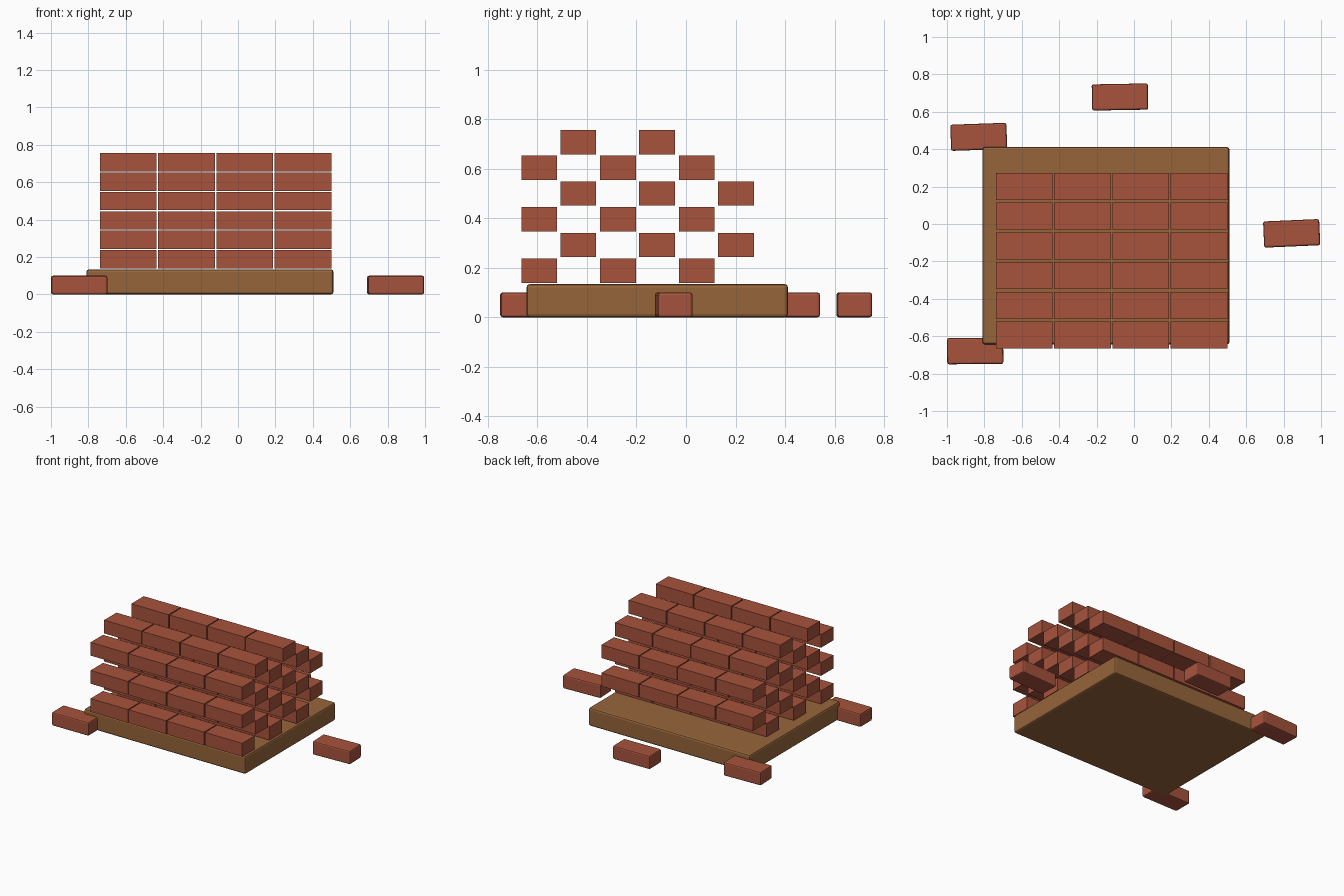
import bpy, math

if "Cube" in bpy.data.objects:
    bpy.data.objects.remove(bpy.data.objects["Cube"])


def material(name, rgb):
    m = bpy.data.materials.new(name)
    m.diffuse_color = (*rgb, 1)
    m.use_nodes = True
    m.node_tree.nodes["Principled BSDF"].inputs["Base Color"].default_value = m.diffuse_color
    return m


BRICK = material("brick red", (0.39, 0.087, 0.046))
WOOD = material("pallet brown", (0.31, 0.130, 0.043))


def box(name, center, size, mat, turn=0, bevel=0):
    bpy.ops.mesh.primitive_cube_add(size=1, location=center)
    o = bpy.context.object
    o.name = name
    o.scale = size
    bpy.ops.object.transform_apply(location=False, rotation=False, scale=True)
    o.rotation_euler.z = math.radians(turn)
    o.data.materials.append(mat)
    if bevel:
        b = o.modifiers.new("rounded edges", 'BEVEL')
        b.width = bevel
        b.segments = 2
    return o


# Wooden base
box("base", (-0.15, -0.116, 0.067), (1.32, 1.055, 0.134), WOOD, bevel=0.013)

# Stacked bricks: alternate layers are shifted by half a spacing
L, W, H = 0.304, 0.145, 0.098
for layer in range(6):
    first_y = -0.435 if layer % 2 else -0.5925
    rows = 2 if layer == 5 else 3
    for row in range(rows):
        for col in range(4):
            box(f"brick_{layer}_{row}_{col}",
                (-0.587 + 0.3115 * col, first_y + 0.318 * row, 0.188 + 0.1038 * layer),
                (L, W, H), BRICK)

# Loose bricks lying around the base
for i, (x, y, turn) in enumerate([(-0.849, -0.679, 0.5), (-0.830, 0.466, 2),
                                  (-0.075, 0.679, 1), (0.843, -0.050, 2.5)]):
    box(f"loose_brick_{i}", (x, y, 0.05), (0.300, 0.140, 0.10), BRICK, turn, 0.01)
